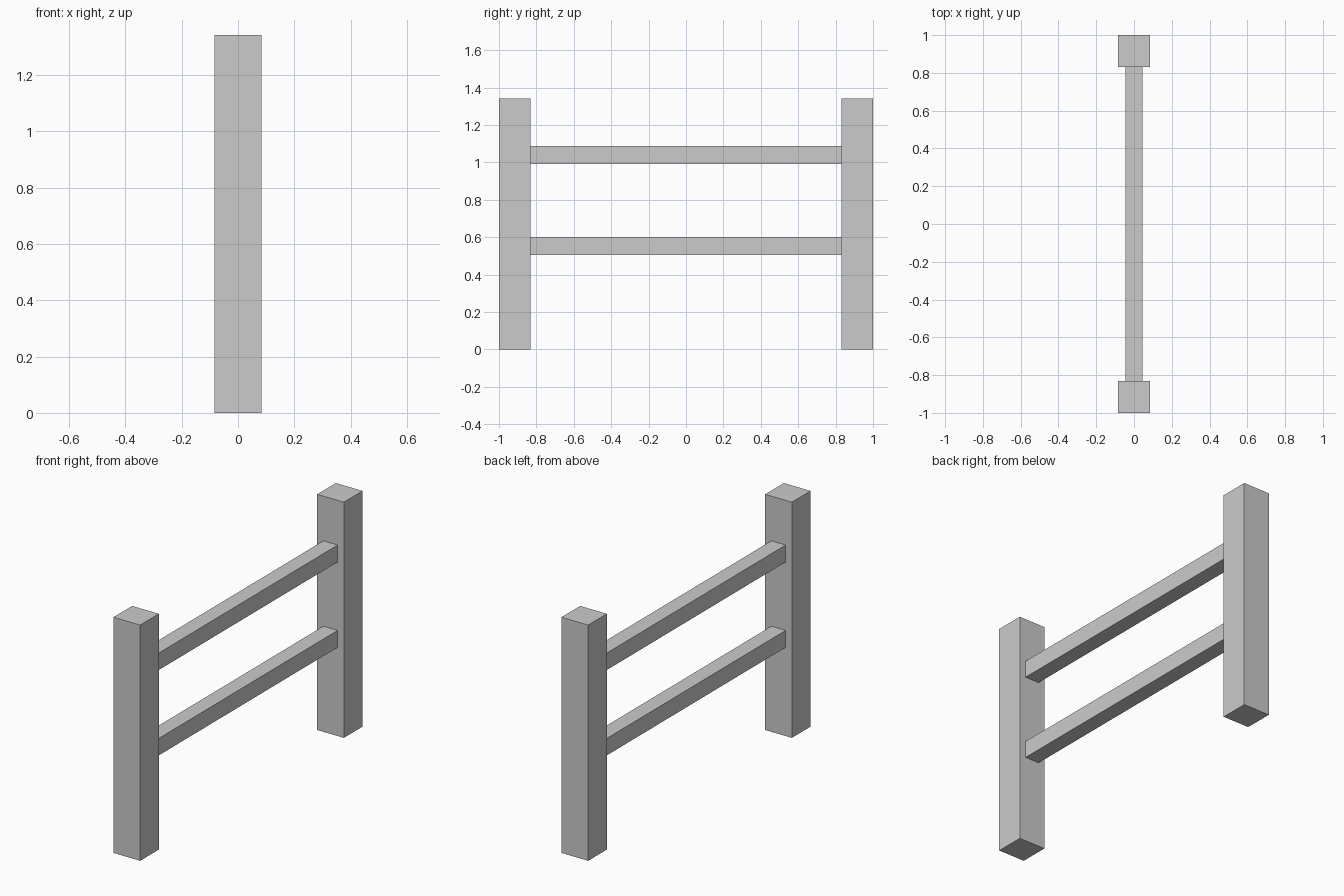
import bpy

if "Cube" in bpy.data.objects:
    bpy.data.objects.remove(bpy.data.objects["Cube"])


def box(name, size, centre):
    bpy.ops.mesh.primitive_cube_add(size=1, location=centre)
    ob = bpy.context.object
    ob.name = name
    ob.scale = size
    bpy.ops.object.transform_apply(location=False, rotation=False, scale=True)
    return ob


POST, HEIGHT = 0.168, 1.342
RAIL_W, RAIL_H = 0.09, 0.097

# Square end posts
for name, side in (("front_post", -1), ("back_post", 1)):
    box(name, (POST, POST, HEIGHT), (0, side * (1 - POST / 2), HEIGHT / 2))

# Horizontal rails spanning between the posts' inner faces
for name, z in (("lower_rail", 0.553), ("upper_rail", 1.039)):
    box(name, (RAIL_W, 2 - 2 * POST, RAIL_H), (0, 0, z))
